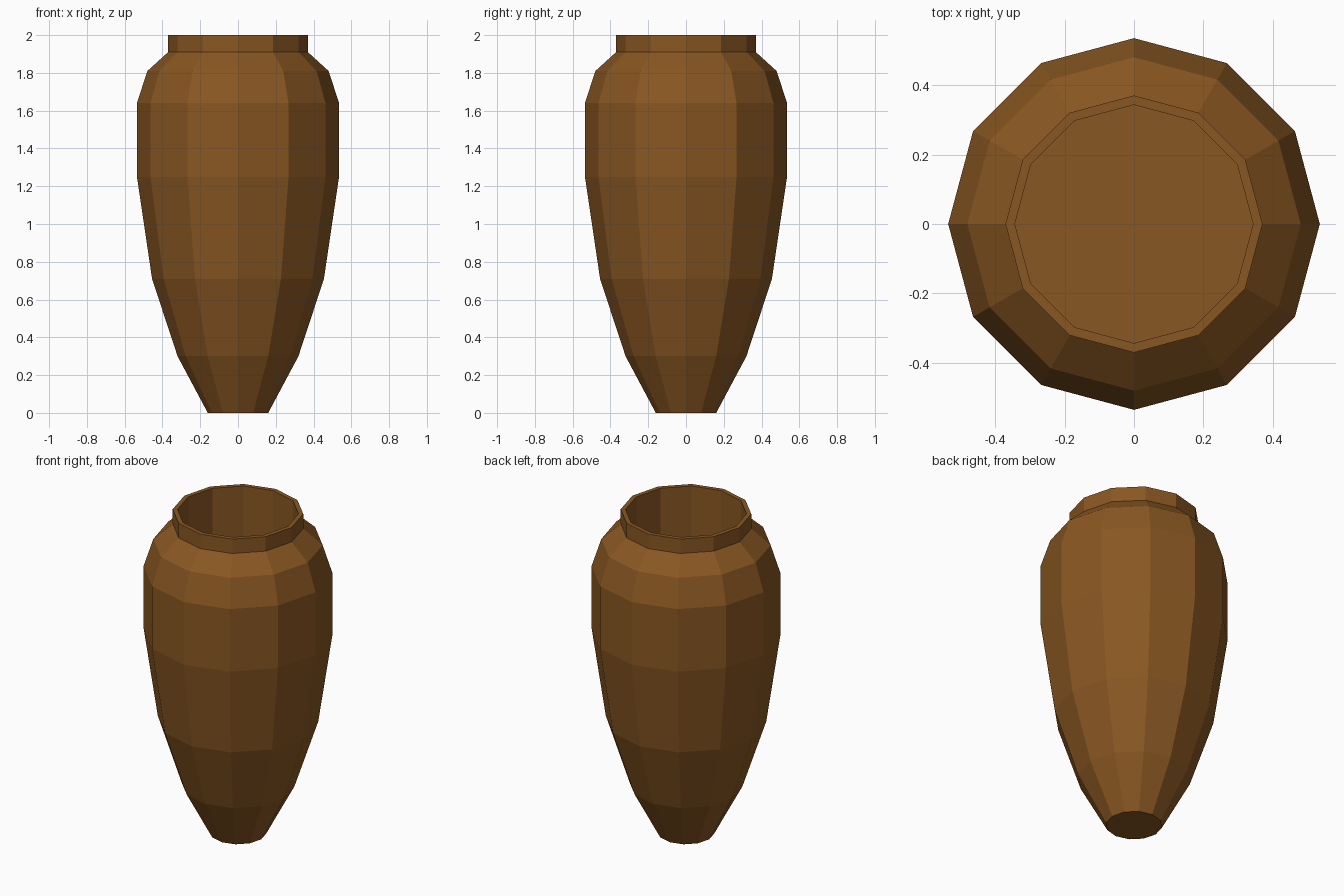
import bpy, bmesh
from math import cos, sin, pi

if "Cube" in bpy.data.objects:
    bpy.data.objects.remove(bpy.data.objects["Cube"])

SIDES = 12

# Profile (radius, height): outer wall, rim, then straight inner wall
PROFILE = [
    (0.16, 0.0), (0.32, 0.30), (0.455, 0.71), (0.535, 1.25),
    (0.535, 1.64), (0.48, 1.81), (0.37, 1.91), (0.37, 2.0),
    (0.343, 2.0), (0.343, 1.25),
]


def lathe(name, profile, sides, material):
    """Spin a profile into flat-sided rings and cap both ends."""
    bm = bmesh.new()
    rings = [[bm.verts.new((r * cos(2 * pi * i / sides), r * sin(2 * pi * i / sides), z))
              for i in range(sides)] for r, z in profile]
    for a, b in zip(rings, rings[1:]):
        for i in range(sides):
            j = (i + 1) % sides
            bm.faces.new((a[i], a[j], b[j], b[i]))
    bm.faces.new(rings[0][::-1])
    bm.faces.new(rings[-1])
    bmesh.ops.recalc_face_normals(bm, faces=bm.faces)
    mesh = bpy.data.meshes.new(name)
    bm.to_mesh(mesh)
    bm.free()
    mesh.materials.append(material)
    obj = bpy.data.objects.new(name, mesh)
    bpy.context.collection.objects.link(obj)
    return obj


# Brown clay
clay = bpy.data.materials.new("brown_clay")
clay.diffuse_color = (0.25, 0.095, 0.016, 1.0)
clay.use_nodes = True
clay.node_tree.nodes["Principled BSDF"].inputs["Base Color"].default_value = clay.diffuse_color

# Vase body with hollow neck
lathe("vase", PROFILE, SIDES, clay)
